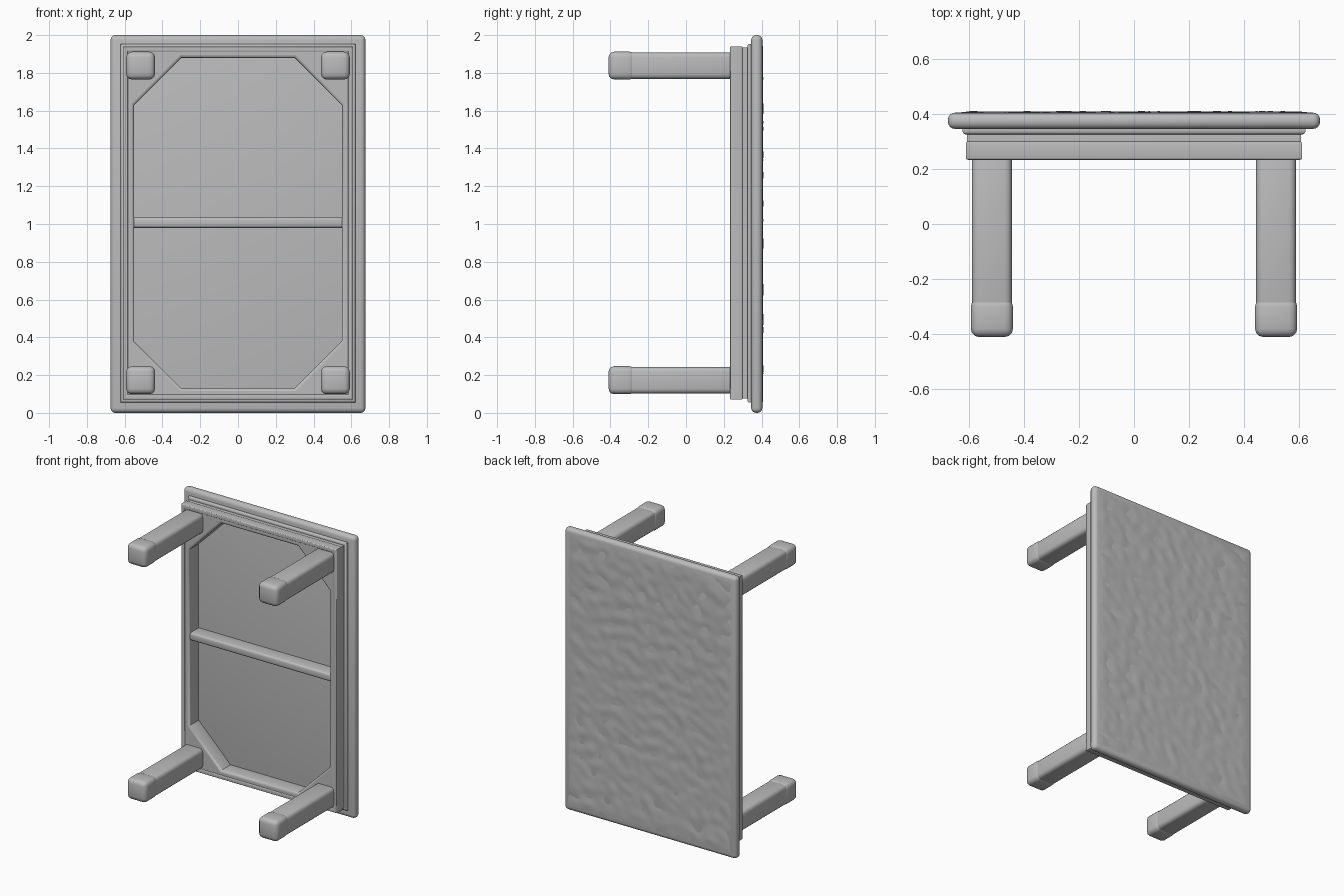
import bpy, bmesh, math
from mathutils import Vector, noise

if "Cube" in bpy.data.objects:
    bpy.data.objects.remove(bpy.data.objects["Cube"])

grey = bpy.data.materials.new("plain_grey")
grey.diffuse_color = (0.5, 0.5, 0.5, 1)
grey.use_nodes = True
grey.node_tree.nodes["Principled BSDF"].inputs["Base Color"].default_value = grey.diffuse_color


def finish(obj, angle=40):
    obj.data.materials.clear()
    obj.data.materials.append(grey)
    bpy.ops.object.select_all(action='DESELECT')
    obj.select_set(True)
    bpy.context.view_layer.objects.active = obj
    bpy.ops.object.shade_smooth_by_angle(angle=math.radians(angle))
    return obj


def rounded_box(name, lo, hi, radius, segments=3):
    """Box between two corners with rounded edges."""
    lo, hi = Vector(lo), Vector(hi)
    bm = bmesh.new()
    bmesh.ops.create_cube(bm, size=1)
    for v in bm.verts:
        v.co = (lo + hi) / 2 + v.co * (hi - lo)
    bmesh.ops.bevel(bm, geom=bm.edges[:], offset=radius, segments=segments,
                    profile=0.5, affect='EDGES')
    mesh = bpy.data.meshes.new(name)
    bm.to_mesh(mesh)
    bm.free()
    obj = bpy.data.objects.new(name, mesh)
    bpy.context.collection.objects.link(obj)
    return finish(obj)


def outline_frame(name, outer, inner, y0, y1, bevel):
    """Flat ring between two outlines in the x-z plane, with rounded edges."""
    curve = bpy.data.curves.new(name + "_outline", 'CURVE')
    curve.dimensions = '2D'
    curve.fill_mode = 'BOTH'
    curve.extrude = (y1 - y0) / 2 - bevel
    curve.bevel_depth = bevel
    curve.bevel_resolution = 2
    curve.offset = -bevel
    for pts in (outer, inner):
        s = curve.splines.new('POLY')
        s.points.add(len(pts) - 1)
        for p, (x, z) in zip(s.points, pts):
            p.co = (x, z, 0, 1)
        s.use_cyclic_u = True
    temp = bpy.data.objects.new(name + "_temp", curve)
    bpy.context.collection.objects.link(temp)
    temp.rotation_euler.x = math.pi / 2
    temp.location.y = (y0 + y1) / 2
    bpy.context.view_layer.update()
    mesh = bpy.data.meshes.new_from_object(
        temp.evaluated_get(bpy.context.evaluated_depsgraph_get()))
    mesh.transform(temp.matrix_world)
    bpy.data.objects.remove(temp)
    obj = bpy.data.objects.new(name, mesh)
    bpy.context.collection.objects.link(obj)
    return finish(obj)


def rect(x, z0, z1):
    return [(-x, z0), (x, z0), (x, z1), (-x, z1)]


# Table top standing on its short edge
rounded_box("table_top", (-0.675, 0.345, 0), (0.675, 0.404, 2), 0.026, 4)

# Uneven hammered surface of the table top
bm = bmesh.new()
bmesh.ops.create_grid(bm, x_segments=70, y_segments=104, size=1)
for v in bm.verts:
    u, w = v.co.x, v.co.y
    x, z = u * 0.652, 1 + w * 0.977
    edge = min(1, (0.652 - abs(x)) / 0.06, (0.977 - abs(z - 1)) / 0.06)
    n = noise.noise(Vector((x * 11 + z * 5, z * 13 - x * 7, 3)))
    v.co = (x, 0.403 + edge * (0.003 + 0.005 * n), z)
bmesh.ops.recalc_face_normals(bm, faces=bm.faces[:])
if sum(f.normal.y for f in bm.faces) < 0:
    bmesh.ops.reverse_faces(bm, faces=bm.faces[:])
mesh = bpy.data.meshes.new("hammered_surface")
bm.to_mesh(mesh)
bm.free()
surface = bpy.data.objects.new("hammered_surface", mesh)
bpy.context.collection.objects.link(surface)
finish(surface, 60)

# Apron with corner braces, and the wider moulding where it meets the top
opening = [(-0.30, 0.13), (0.30, 0.13), (0.55, 0.38), (0.55, 1.63),
           (0.30, 1.88), (-0.30, 1.88), (-0.55, 1.63), (-0.55, 0.38)]
outline_frame("apron", rect(0.605, 0.075, 1.935), opening, 0.24, 0.36, 0.014)
outline_frame("apron_moulding", rect(0.622, 0.055, 1.953),
              rect(0.57, 0.11, 1.90), 0.325, 0.36, 0.012)

# Raised outer rim around the apron
outline_frame("apron_rim", rect(0.61, 0.07, 1.94),
              rect(0.582, 0.098, 1.912), 0.233, 0.30, 0.008)

# Middle rail
rounded_box("middle_rail", (-0.57, 0.25, 0.98), (0.57, 0.36, 1.035), 0.014)

# Four legs, each with a slightly thicker foot
for side, sx in (("left", -1), ("right", 1)):
    for level, z0, z1 in (("lower", 0.102, 0.243), ("upper", 1.768, 1.908)):
        xa, xb = sorted((sx * 0.443, sx * 0.588))
        rounded_box(f"{side}_{level}_leg", (xa, -0.39, z0),
                    (xb, 0.27, z1), 0.026)
        rounded_box(f"{side}_{level}_foot", (xa - 0.004, -0.41, z0 - 0.003),
                    (xb + 0.004, -0.27, z1 + 0.004), 0.03)
